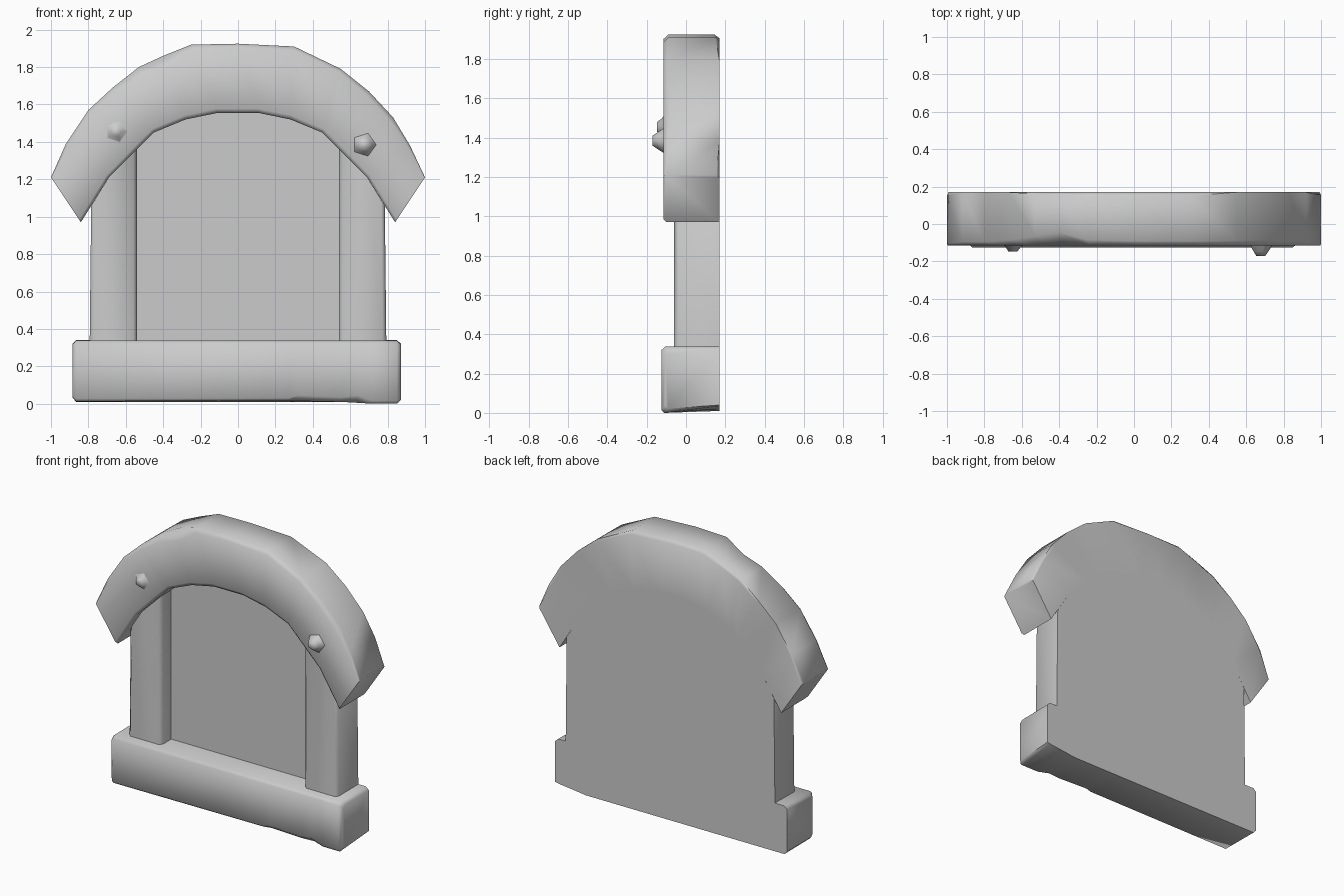
import bpy, bmesh, math
from mathutils import Vector

cube = bpy.data.objects.get("Cube")
if cube:
    bpy.data.objects.remove(cube, do_unlink=True)

stone = bpy.data.materials.new("grey_stone")
stone.use_nodes = True
stone.diffuse_color = (0.6, 0.6, 0.6, 1)
stone.node_tree.nodes["Principled BSDF"].inputs["Base Color"].default_value = (0.6, 0.6, 0.6, 1)

BACK = 0.17


def finish(name, bm, angle=50):
    bmesh.ops.recalc_face_normals(bm, faces=bm.faces)
    mesh = bpy.data.meshes.new(name)
    bm.to_mesh(mesh)
    bm.free()
    obj = bpy.data.objects.new(name, mesh)
    bpy.context.collection.objects.link(obj)
    mesh.materials.append(stone)
    bpy.ops.object.select_all(action="DESELECT")
    obj.select_set(True)
    bpy.context.view_layer.objects.active = obj
    bpy.ops.object.shade_smooth_by_angle(angle=math.radians(angle))
    return obj


def loft(name, rings, angle=50):
    """Skin equal-length closed rings and cap both ends."""
    bm = bmesh.new()
    rows = [[bm.verts.new(p) for p in ring] for ring in rings]
    n = len(rows[0])
    for a, b in zip(rows, rows[1:]):
        for i in range(n):
            j = (i + 1) % n
            bm.faces.new((a[i], a[j], b[j], b[i]))
    bm.faces.new(rows[0])
    bm.faces.new(rows[-1])
    return finish(name, bm, angle)


def slab(name, outline, front, bevel=0):
    """Extrude an x-z outline to the back plane, softening upright front edges."""
    bm = bmesh.new()
    f = [bm.verts.new((x, front, z)) for x, z in outline]
    b = [bm.verts.new((x, BACK, z)) for x, z in outline]
    bm.faces.new(f)
    bm.faces.new(b)
    for i in range(len(f)):
        j = (i + 1) % len(f)
        bm.faces.new((f[i], f[j], b[j], b[i]))
    if bevel:
        edges = [e for e in bm.edges if all(v.co.y < 0 for v in e.verts)
                 and abs(e.verts[0].co.x - e.verts[1].co.x) < 0.02]
        bmesh.ops.bevel(bm, geom=edges, offset=bevel, segments=1, affect="EDGES")
    return finish(name, bm)


# Hood: chunky arch swept between an outer and an inner line
outer = [(-1, 1.21), (-0.92, 1.39), (-0.8, 1.57), (-0.67, 1.69), (-0.53, 1.8), (-0.4, 1.86), (-0.25, 1.92),
         (0.0, 1.925), (0.3, 1.91), (0.55, 1.79), (0.7, 1.67), (0.83, 1.53), (0.92, 1.38), (1, 1.21)]
inner = [(-0.84, 0.97), (-0.69, 1.21), (-0.54, 1.36), (-0.5, 1.4), (-0.45, 1.45), (-0.28, 1.52), (-0.11, 1.555),
         (0.11, 1.555), (0.28, 1.52), (0.45, 1.45), (0.49, 1.41), (0.54, 1.36), (0.69, 1.21), (0.84, 0.97)]
# Worn outer edges: depth lost at the back and at the front of each station
back_wear = [0.02, 0, 0, 0, 0.008, 0.015, 0.02, 0.025, 0.02, 0, 0, 0, 0, 0.015]
front_wear = [0.01, 0.02, 0.02, 0.03, 0.05, 0.07, 0.03, 0.025, 0.025, 0.025, 0.03, 0.03, 0.02, 0.01]
rings = []
for o, i, bw, fw in zip(outer, inner, back_wear, front_wear):
    po, pi = Vector((o[0], 0, o[1])), Vector((i[0], 0, i[1]))
    section = [(0, BACK - bw), (0, fw - 0.115), (2.5 * fw, -0.115), (0.94, -0.115),
               (1, -0.1), (1, BACK), (0.05, BACK)]
    rings.append([po.lerp(pi, t) + Vector((0, y, 0)) for t, y in section])
loft("arched_hood", rings, 60)

# Recessed panel filling the opening
slab("recessed_panel", [(-0.54, 0.33)] + inner[2:12] + [(0.54, 0.33)], 0.048)

# Side posts, topped by the underside of the hood
for side, name in ((1, "left_post"), (-1, "right_post")):
    slab(name, [(side * x, z) for x, z in
                ((0.54, 0.33), (0.54, 1.36), (0.69, 1.21), (0.785, 1.057), (0.793, 0.33))], -0.06, 0.02)

# Sill with rounded ends and a worn lower edge: x, inset, chip, front bottom, back bottom
stations = [(-0.885, 0.02, 0.015, 0.012, 0.012), (-0.865, 0, 0.015, 0.012, 0.01), (0.27, 0, 0.012, 0.018, 0.01),
            (0.32, 0, 0.03, 0.015, 0.01), (0.55, 0, 0.025, 0.01, 0.01), (0.64, 0, 0.04, 0.005, 0.01),
            (0.72, 0, 0.015, 0, 0.02), (0.85, 0, 0.015, 0, 0.035), (0.872, 0.02, 0.015, 0.002, 0.02)]
rings = []
for x, inset, chip, low, back_low in stations:
    y, top = -0.125 + inset, 0.34 - inset
    low, back_low = low + inset, back_low + inset
    rings.append([(x, BACK, back_low), (x, y + chip, low), (x, y, low + chip),
                  (x, y, top - 0.02), (x, y + 0.02, top - 0.003), (x, BACK, top)])
loft("sill", rings, 55)

# Small stone knobs flaring into the hood
for name, x, z, tip, r in (("left_knob", 0.675, 1.385, -0.17, 0.045), ("right_knob", -0.65, 1.455, -0.147, 0.045)):
    rings = []
    for y, s in ((-0.11, 1.5), (tip + 0.025, 1), (tip, 0.6)):
        rings.append([(x + r * s * math.cos(k * math.tau / 5), y,
                       z + r * s * math.sin(k * math.tau / 5)) for k in range(5)])
    loft(name, rings, 80)
